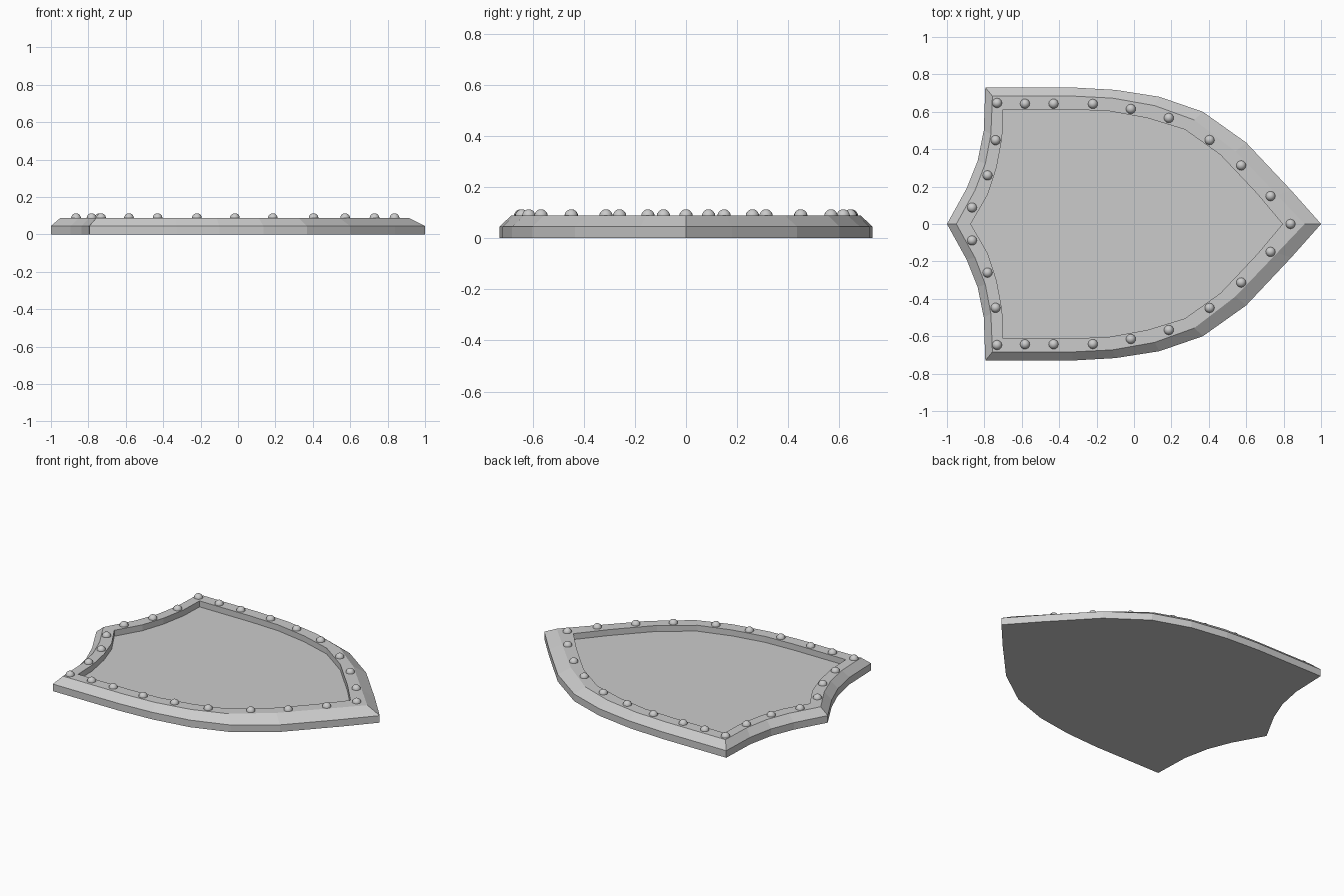
import bpy, bmesh

if "Cube" in bpy.data.objects:
    bpy.data.objects.remove(bpy.data.objects["Cube"])

steel = bpy.data.materials.new("steel grey")
steel.diffuse_color = (0.6, 0.6, 0.6, 1)
steel.use_nodes = True
steel.node_tree.nodes["Principled BSDF"].inputs["Base Color"].default_value = steel.diffuse_color

# Half outlines (y >= 0) from the notch tip round to the point
outer = [(-1, 0), (-.895, .19), (-.836, .337), (-.803, .50), (-.795, .73), (-.33, .73),
         (-.10, .717), (.136, .68), (.368, .60), (.60, .435), (.84, .18), (1, 0)]
middle = [(-.95, 0), (-.85, .18), (-.795, .323), (-.765, .48), (-.757, .684), (-.33, .684),
          (-.115, .673), (.11, .633), (.323, .556), (.542, .388), (.765, .155), (.912, 0)]
inner = [(-.873, 0), (-.783, .155), (-.735, .30), (-.705, .46), (-.70, .612), (-.33, .612),
         (-.136, .604), (.07, .567), (.272, .505), (.462, .37), (.66, .16), (.794, 0)]


def mirrored(half):
    """Counter-clockwise closed outline, symmetric about y = 0."""
    return [(x, -y) for x, y in half] + half[-2:0:-1]


# Shield body: stacked rings from the back plate, over the rim, down to the panel
bm = bmesh.new()
rings = []
for half, z in [(outer, 0), (outer, .045), (middle, .088), (inner, .088), (inner, .05)]:
    rings.append([bm.verts.new((x, y, z)) for x, y in mirrored(half)])
for a, b in zip(rings, rings[1:]):
    n = len(a)
    for i in range(n):
        j = (i + 1) % n
        bm.faces.new((a[i], a[j], b[j], b[i]))
bm.faces.new(rings[0][::-1])
bm.faces.new(rings[-1])
mesh = bpy.data.meshes.new("shield_body")
bm.to_mesh(mesh)
bm.free()
mesh.materials.append(steel)
bpy.context.collection.objects.link(bpy.data.objects.new("shield_body", mesh))

# Rivets: one shared round head, placed along the rim on both sides
bm = bmesh.new()
bmesh.ops.create_uvsphere(bm, u_segments=16, v_segments=10, radius=.026)
for f in bm.faces:
    f.smooth = True
rivet = bpy.data.meshes.new("rivet")
bm.to_mesh(rivet)
bm.free()
rivet.materials.append(steel)

spots = [(-.866, .088), (-.783, .26), (-.74, .448), (-.732, .647), (-.583, .643),
         (-.43, .643), (-.22, .642), (-.017, .615), (.186, .567), (.404, .449),
         (.573, .313), (.73, .149), (.837, 0)]
for x, y in spots:
    for side in ((1, -1) if y else (1,)):
        ob = bpy.data.objects.new("rivet", rivet)
        ob.location = (x, y * side, .087)
        bpy.context.collection.objects.link(ob)
